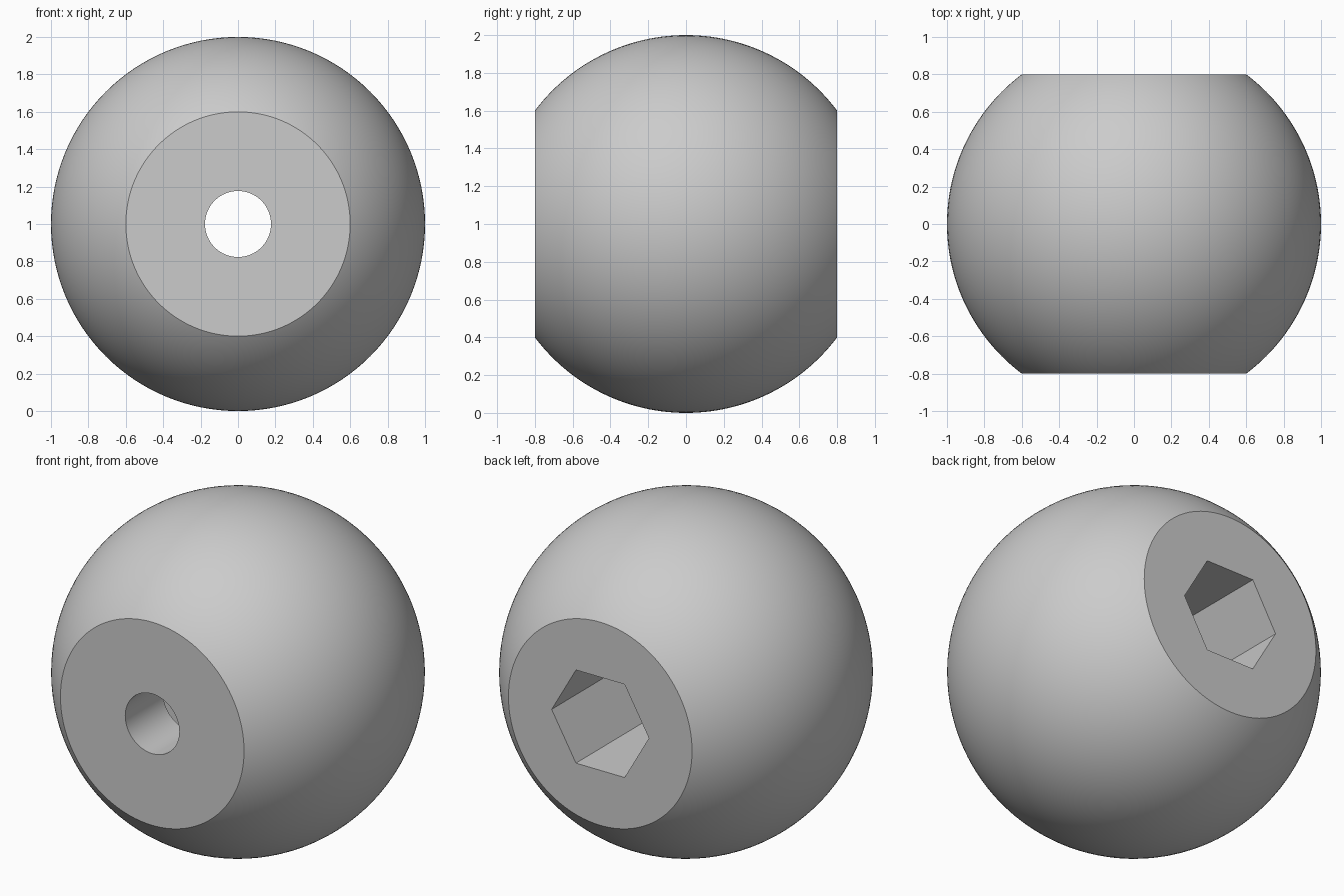
import bpy, bmesh, math
from mathutils import Matrix

cube = bpy.data.objects.get("Cube")
if cube:
    bpy.data.objects.remove(cube, do_unlink=True)

CENTRE_Z = 1.0
FLAT_Y = 0.8          # distance of the two flats from the centre
SOCKET_FLOOR = -0.447  # y where the hex socket meets the round hole

grey = bpy.data.materials.new("plain grey")
grey.use_nodes = True
grey.diffuse_color = (0.6, 0.6, 0.6, 1)
grey.node_tree.nodes["Principled BSDF"].inputs["Base Color"].default_value = (0.6, 0.6, 0.6, 1)


def make_object(name, bm):
    bmesh.ops.recalc_face_normals(bm, faces=bm.faces)
    mesh = bpy.data.meshes.new(name)
    bm.to_mesh(mesh)
    bm.free()
    mesh.materials.append(grey)
    obj = bpy.data.objects.new(name, mesh)
    bpy.context.collection.objects.link(obj)
    return obj


def prism_along_y(name, radius, sides, y0, y1):
    """Prism about the ball axis with one corner on the x axis."""
    bm = bmesh.new()
    ring = [bm.verts.new((radius * math.cos(math.tau * i / sides), y0,
                          CENTRE_Z + radius * math.sin(math.tau * i / sides)))
            for i in range(sides)]
    base = bm.faces.new(ring)
    top = bmesh.ops.extrude_face_region(bm, geom=[base])["geom"]
    bmesh.ops.translate(bm, vec=(0, y1 - y0, 0),
                        verts=[g for g in top if isinstance(g, bmesh.types.BMVert)])
    return make_object(name, bm)


# Ball with a flat at the front and the back
bm = bmesh.new()
bmesh.ops.create_uvsphere(bm, u_segments=128, v_segments=96, radius=1)
bmesh.ops.rotate(bm, verts=bm.verts, matrix=Matrix.Rotation(math.pi / 2, 3, "X"))
for side in (-1, 1):
    geom = bm.verts[:] + bm.edges[:] + bm.faces[:]
    bmesh.ops.bisect_plane(bm, geom=geom, plane_co=(0, side * FLAT_Y, 0),
                           plane_no=(0, side, 0), clear_outer=True)
    bmesh.ops.holes_fill(bm, edges=[e for e in bm.edges if e.is_boundary], sides=0)
bmesh.ops.translate(bm, verts=bm.verts, vec=(0, 0, CENTRE_Z))
ball = make_object("ball_knob", bm)

# Round hole from the front, hex socket from the back
cutters = [prism_along_y("hex_socket_cutter", 0.3176, 6, SOCKET_FLOOR, 1.0),
           prism_along_y("round_hole_cutter", 0.1765, 64, -1.0, 0.0)]
bpy.context.view_layer.objects.active = ball
ball.select_set(True)
for cutter in cutters:
    cut = ball.modifiers.new(cutter.name, "BOOLEAN")
    cut.operation = "DIFFERENCE"
    cut.solver = "EXACT"
    cut.object = cutter
    bpy.ops.object.modifier_apply(modifier=cut.name)
    bpy.data.objects.remove(cutter, do_unlink=True)

bpy.ops.object.shade_smooth_by_angle(angle=math.radians(30))
